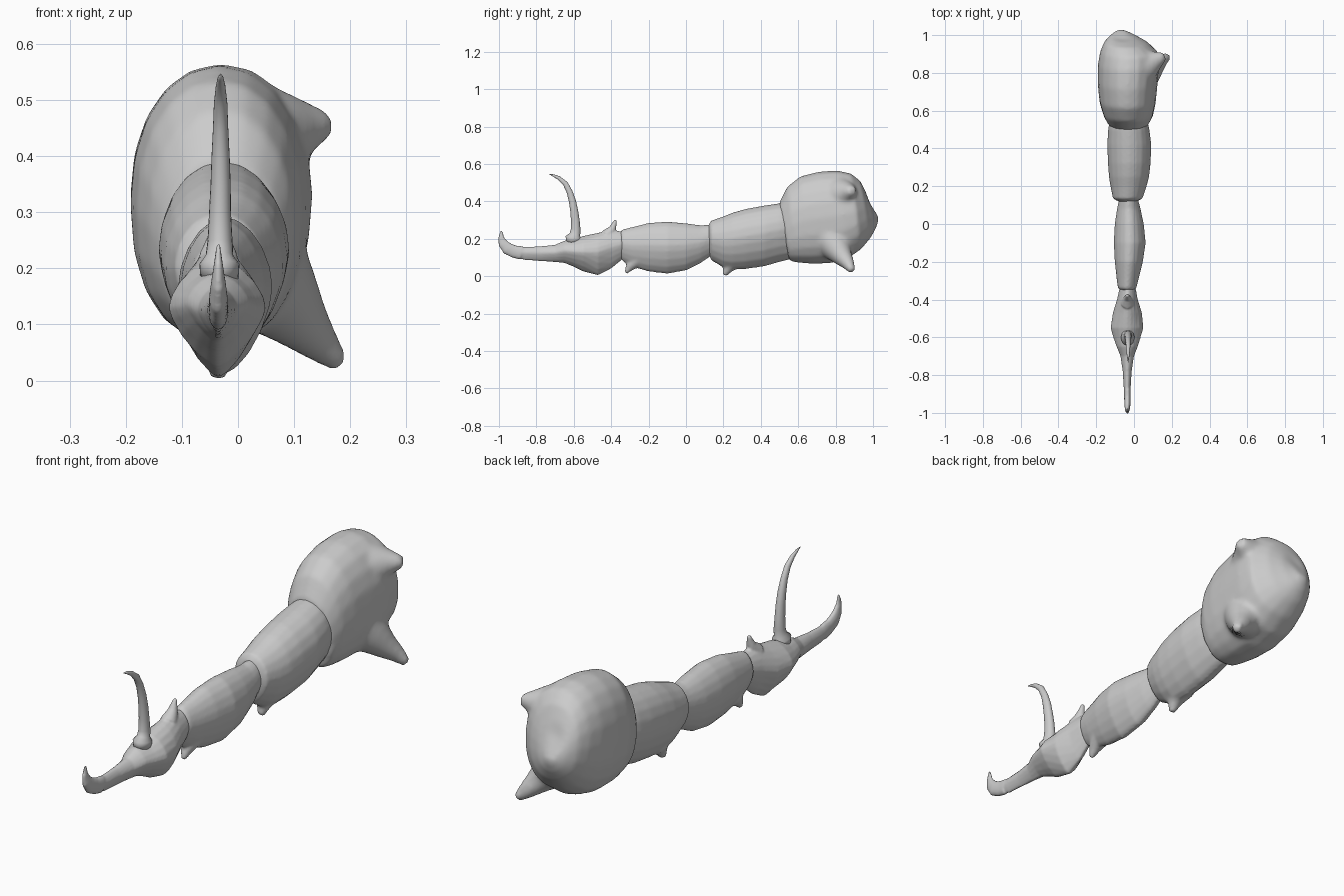
import bpy, bmesh, math
from mathutils import Vector

cube = bpy.data.objects.get("Cube")
if cube:
    bpy.data.objects.remove(cube)

GREY = (0.6, 0.6, 0.6, 1.0)
mat = bpy.data.materials.new("shell grey")
mat.use_nodes = True
mat.diffuse_color = GREY
mat.node_tree.nodes["Principled BSDF"].inputs["Base Color"].default_value = GREY

SIDES = 20
CX = -0.035  # centre line of the limb


def skin(bm, rings):
    """Join rings of points into a closed skin."""
    rows = [[bm.verts.new(p) for p in r] for r in rings]
    for a, b in zip(rows, rows[1:]):
        for i in range(SIDES):
            j = (i + 1) % SIDES
            bm.faces.new((a[i], a[j], b[j], b[i]))
    bm.faces.new(rows[0][::-1])
    bm.faces.new(rows[-1])


def spow(v, e):
    return math.copysign(abs(v) ** e, v)


def body(bm, sections, mid=0.5, top=1.0, keel=1.0, shear=0.0):
    """Loft along y. Section: y, left x, right x, top z, bottom z.
    top / keel set how pointed the upper and lower halves are."""
    rings = []
    for y, x0, x1, zt, zb in sections:
        xc, hw, zc = (x0 + x1) / 2, (x1 - x0) / 2, zb + (zt - zb) * mid
        ring = []
        for i in range(SIDES):
            a = 2 * math.pi * i / SIDES
            c, s = math.cos(a), math.sin(a)
            e = top if s > 0 else keel
            h = zt - zc if s > 0 else zc - zb
            ring.append((xc + hw * spow(c, e), y - shear * s, zc + h * spow(s, e)))
        rings.append(ring)
    skin(bm, rings)


def horn(bm, path, flat=1.0):
    """Tapered tube. Path: x, y, z, radius. flat narrows it in x."""
    pts = [Vector(p[:3]) for p in path]
    rings = []
    for i, p in enumerate(pts):
        t = (pts[min(i + 1, len(pts) - 1)] - pts[max(i - 1, 0)]).normalized()
        u = (Vector((1, 0, 0)) - t * t.x).normalized()
        v = t.cross(u)
        r = path[i][3]
        rings.append([p + (u * math.cos(a) * flat + v * math.sin(a)) * r
                      for a in (2 * math.pi * k / SIDES for k in range(SIDES))])
    skin(bm, rings)


def finish(name, bm, voxel=0.0, passes=4):
    bmesh.ops.recalc_face_normals(bm, faces=bm.faces)
    me = bpy.data.meshes.new(name)
    bm.to_mesh(me)
    bm.free()
    me.materials.append(mat)
    ob = bpy.data.objects.new(name, me)
    bpy.context.collection.objects.link(ob)
    # Fuse overlapping volumes into one soft skin
    if voxel:
        m = ob.modifiers.new("fuse", 'REMESH')
        m.mode, m.voxel_size, m.use_smooth_shade = 'VOXEL', voxel, True
        s = ob.modifiers.new("soften", 'SMOOTH')
        s.factor, s.iterations = 0.5, passes
    me.polygons.foreach_set("use_smooth", [True] * len(me.polygons))
    return ob


# Bulky base with two side horns
bm = bmesh.new()
body(bm, [(0.525, -0.135, 0.075, 0.39, 0.08), (0.57, -0.160, 0.100, 0.48, 0.072),
          (0.64, -0.182, 0.115, 0.535, 0.066), (0.74, -0.192, 0.125, 0.56, 0.068),
          (0.84, -0.192, 0.133, 0.565, 0.095), (0.91, -0.180, 0.128, 0.55, 0.145),
          (0.96, -0.160, 0.070, 0.51, 0.205), (0.99, -0.130, 0.010, 0.45, 0.26),
          (1.005, -0.100, -0.040, 0.40, 0.31)], top=0.95, keel=0.88, shear=0.028)
horn(bm, [(0.02, 0.77, 0.21, 0.11), (0.075, 0.81, 0.145, 0.078), (0.115, 0.84, 0.10, 0.052),
          (0.15, 0.87, 0.062, 0.034), (0.183, 0.888, 0.028, 0.018)])
horn(bm, [(0.02, 0.82, 0.43, 0.12), (0.08, 0.85, 0.445, 0.078), (0.12, 0.87, 0.452, 0.048),
          (0.162, 0.89, 0.457, 0.022)])
finish("base_segment", bm, 0.011, 8)

# Upper limb segment with a spur under its front rim
bm = bmesh.new()
body(bm, [(0.12, -0.085, 0.015, 0.275, 0.12), (0.135, -0.112, 0.045, 0.297, 0.085),
          (0.20, -0.125, 0.067, 0.32, 0.045), (0.25, -0.133, 0.08, 0.34, 0.035),
          (0.32, -0.138, 0.088, 0.36, 0.038), (0.42, -0.142, 0.092, 0.378, 0.052),
          (0.50, -0.137, 0.082, 0.39, 0.075), (0.60, -0.12, 0.06, 0.39, 0.10)],
     mid=0.55, top=1.0, keel=1.25)
horn(bm, [(CX, 0.26, 0.09, 0.06), (CX, 0.225, 0.045, 0.03), (CX, 0.205, 0.006, 0.013)])
finish("upper_segment", bm, 0.008)

# Middle limb segment with a spur under its front rim
bm = bmesh.new()
body(bm, [(-0.352, -0.068, -0.002, 0.235, 0.10), (-0.34, -0.085, 0.012, 0.25, 0.08),
          (-0.29, -0.092, 0.025, 0.262, 0.05), (-0.20, -0.102, 0.047, 0.285, 0.024),
          (-0.10, -0.107, 0.062, 0.292, 0.012), (0.0, -0.102, 0.052, 0.283, 0.03),
          (0.08, -0.09, 0.035, 0.272, 0.07), (0.13, -0.08, 0.022, 0.275, 0.105),
          (0.17, -0.07, 0.01, 0.26, 0.13)], mid=0.55, top=1.1, keel=1.3)
horn(bm, [(CX, -0.26, 0.09, 0.045), (CX, -0.30, 0.05, 0.024), (CX, -0.322, 0.018, 0.009)])
finish("middle_segment", bm, 0.007)

# Claw: keeled body, long snout, upturned hook and a rear fin
bm = bmesh.new()
body(bm, [(-0.32, -0.06, -0.01, 0.22, 0.11), (-0.345, -0.078, 0.01, 0.24, 0.085),
          (-0.40, -0.09, 0.02, 0.247, 0.04), (-0.47, -0.112, 0.042, 0.232, 0.004),
          (-0.55, -0.124, 0.05, 0.215, 0.025), (-0.60, -0.11, 0.035, 0.198, 0.05),
          (-0.65, -0.092, 0.02, 0.19, 0.07), (-0.70, -0.072, 0.0, 0.168, 0.075),
          (-0.78, -0.060, -0.012, 0.16, 0.08), (-0.86, -0.055, -0.017, 0.157, 0.085),
          (-0.91, -0.052, -0.02, 0.162, 0.098)], mid=0.55, top=1.2, keel=1.45)
horn(bm, [(CX, -0.88, 0.124, 0.036), (CX, -0.92, 0.132, 0.034), (CX, -0.955, 0.148, 0.033),
          (CX, -0.978, 0.175, 0.026), (CX, -0.988, 0.205, 0.017), (CX, -0.987, 0.245, 0.006)],
     flat=0.5)
horn(bm, [(CX, -0.42, 0.22, 0.035), (CX, -0.392, 0.255, 0.02), (CX, -0.376, 0.30, 0.007)])
finish("claw", bm, 0.0055, 2)

# Tall curved spike standing on the claw
bm = bmesh.new()
horn(bm, [(-0.033, -0.600, 0.180, 0.040), (-0.033, -0.602, 0.208, 0.042),
          (-0.033, -0.594, 0.222, 0.029), (-0.032, -0.590, 0.250, 0.026),
          (-0.032, -0.592, 0.300, 0.023), (-0.031, -0.598, 0.350, 0.021),
          (-0.031, -0.607, 0.400, 0.019), (-0.031, -0.622, 0.450, 0.016),
          (-0.031, -0.645, 0.495, 0.014), (-0.031, -0.680, 0.525, 0.010),
          (-0.031, -0.710, 0.539, 0.006), (-0.031, -0.732, 0.546, 0.001)], flat=0.85)
finish("curved_spike", bm)
